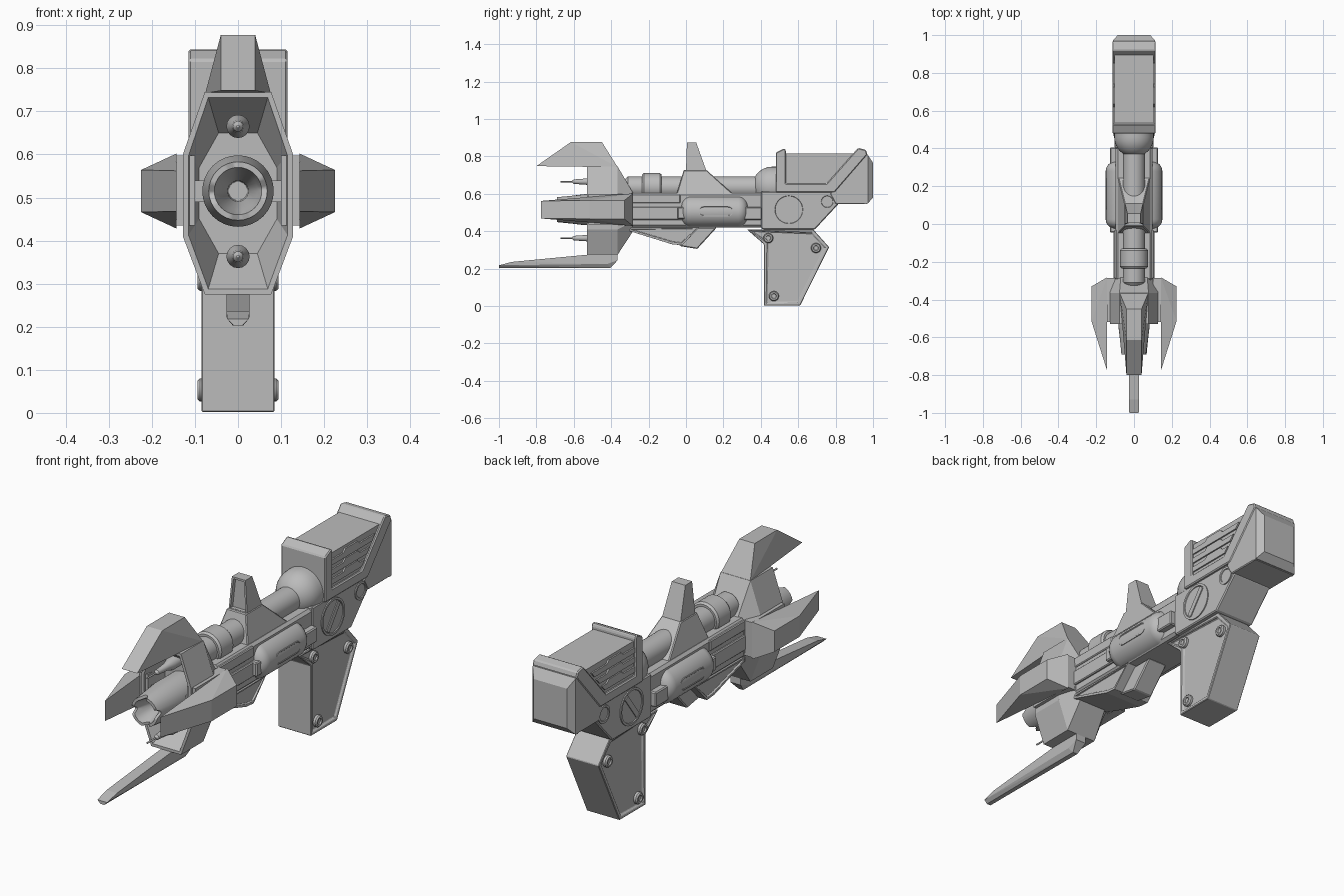
import bpy, bmesh, math
from mathutils import Vector

if "Cube" in bpy.data.objects:
    bpy.data.objects.remove(bpy.data.objects["Cube"])

grey = bpy.data.materials.new("plain_grey")
grey.diffuse_color = (0.5, 0.5, 0.5, 1)
grey.use_nodes = True
grey.node_tree.nodes["Principled BSDF"].inputs["Base Color"].default_value = grey.diffuse_color


def finish(name, bm, bevel=0.0, smooth=False):
    bmesh.ops.remove_doubles(bm, verts=bm.verts, dist=1e-5)
    bmesh.ops.recalc_face_normals(bm, faces=bm.faces)
    me = bpy.data.meshes.new(name)
    bm.to_mesh(me)
    bm.free()
    me.materials.append(grey)
    ob = bpy.data.objects.new(name, me)
    bpy.context.collection.objects.link(ob)
    if bevel:
        m = ob.modifiers.new("bevel", 'BEVEL')
        m.width, m.segments, m.limit_method = bevel, 1, 'ANGLE'
    if smooth:
        bpy.ops.object.select_all(action='DESELECT')
        ob.select_set(True)
        bpy.context.view_layer.objects.active = ob
        bpy.ops.object.shade_smooth_by_angle(angle=math.radians(32))
    return ob


def loft(name, rings, bevel=0.0, smooth=False, closed=True):
    bm = bmesh.new()
    vs = [[bm.verts.new(p) for p in r] for r in rings]
    n = len(rings[0])
    for a, b in zip(vs, vs[1:]):
        for i in range(n):
            bm.faces.new((a[i], a[(i + 1) % n], b[(i + 1) % n], b[i]))
    if closed:
        bm.faces.new(vs[0])
        bm.faces.new(vs[-1])
    return finish(name, bm, bevel, smooth)


def prism(name, yz, x0, x1, bevel=0.0, rim=0.0, depth=0.0):
    """Side profile in y,z pushed along x; rim and depth sink a panel in both sides."""
    bm = bmesh.new()
    a = [bm.verts.new((x0, y, z)) for y, z in yz]
    b = [bm.verts.new((x1, y, z)) for y, z in yz]
    caps = [bm.faces.new(a), bm.faces.new(b)]
    n = len(yz)
    for i in range(n):
        bm.faces.new((a[i], a[(i + 1) % n], b[(i + 1) % n], b[i]))
    bmesh.ops.recalc_face_normals(bm, faces=bm.faces)
    if rim:
        bmesh.ops.inset_individual(bm, faces=caps, thickness=rim)
        bmesh.ops.inset_individual(bm, faces=caps, thickness=0.004, depth=-depth)
    return finish(name, bm, bevel)


def box(name, x0, x1, y0, y1, z0, z1, bevel=0.0):
    return prism(name, [(y0, z0), (y1, z0), (y1, z1), (y0, z1)], x0, x1, bevel)


def hull(name, pts, bevel=0.0):
    bm = bmesh.new()
    for p in pts:
        bm.verts.new(p)
    bmesh.ops.convex_hull(bm, input=bm.verts)
    bmesh.ops.dissolve_limit(bm, angle_limit=0.02, verts=bm.verts, edges=bm.edges)
    return finish(name, bm, bevel)


def lathe(name, prof, centre, axis='y', n=32):
    """Profile of (radius, distance) turned about an axis through centre."""
    rings = []
    for r, t in prof:
        ring = []
        for i in range(n):
            c, s = r * math.cos(2 * math.pi * i / n), r * math.sin(2 * math.pi * i / n)
            ring.append(Vector(centre) + Vector((c, t, s) if axis == 'y' else (t, c, s)))
        rings.append(ring)
    return loft(name, rings, smooth=True, closed=False)


# muzzle hood: eight-sided shell with an open, sunken front
def section(y, wt, wm, zt, zu, zl, zb):
    return [(wt, y, zt), (wm, y, zu), (wm, y, zl), (wt, y, zb),
            (-wt, y, zb), (-wm, y, zl), (-wm, y, zu), (-wt, y, zt)]


loft("muzzle_hood", [
    section(-.283, .07, .105, .605, .57, .45, .40),
    section(-.365, .077, .128, .745, .60, .41, .275),
    section(-.53, .077, .128, .745, .60, .41, .275),
    section(-.53, .069, .115, .732, .597, .413, .288),
    section(-.41, .045, .09, .65, .57, .45, .37)])

# barrel with notched rim
barrel = lathe("barrel", [(.083, -.40), (.083, -.54), (.068, -.69), (.055, -.69),
                          (.045, -.64), (.024, -.56), (.022, -.50), (0, -.50)], (0, 0, .515))
for v in barrel.data.vertices:
    if v.co.y < -.68 and int((math.atan2(v.co.z - .515, v.co.x) + 6.4) / 6.2832 * 32) % 8 < 2:
        v.co.y += .025
box("barrel_strut", -.108, .108, -.5, -.40, .49, .54)

# needle emitters above and below the barrel
for z in (.665, .363):
    lathe("needle_emitter", [(.027, -.38), (.027, -.50), (.017, -.53), (.012, -.60),
                             (.004, -.61), (.004, -.67), (0, -.672)], (0, 0, z), n=16)

# top, side and bottom fins
hull("top_fin", [(s * w, y, z) for s in (-1, 1) for w, y, z in
                 ((.04, -.80, .748), (.076, -.365, .742), (.04, -.615, .877), (.04, -.45, .877))])
for s in (-1, 1):
    hull("side_fin", [(s * x, y, .515 + k * w) for k in (-1, 1) for w, y, x in
                      ((.047, -.775, .143), (.087, -.283, .143), (.049, -.515, .225), (.049, -.33, .225))])
    box("side_fin_mount", s * .1, s * .144, -.52, -.285, .435, .598)
hull("bottom_prong", [(s * w, y, z) for s in (-1, 1) for w, y, z in
                      ((.025, -1, .218), (.01, -1, .203), (.027, -.93, .236), (.027, -.51, .276),
                       (.027, -.365, .276), (.027, -.365, .245), (.012, -.405, .203),
                       (.027, -.42, .225))])

# receiver, rails and keel
box("front_body", -.098, .098, -.30, .42, .42, .605, .012)
prism("rear_body", [(.40, .612), (.40, .42), (.41, .41), (.69, .41), (.815, .545), (.81, .612)],
      -.103, .103, .005)
for s in (-1, 1):
    box("side_rail", s * .09, s * .108, -.29, .02, .46, .53, .004)
    box("upper_rail", s * .06, s * .104, -.29, -.03, .55, .598, .004)
prism("front_keel", [(-.30, .42), (-.30, .40), (-.075, .33), (-.02, .325), (.07, .42)],
      -.095, .095, .006, .012, .006)
prism("rear_keel", [(-.12, .42), (-.03, .32), (.06, .305), (.165, .42)], -.05, .05, .005)

# top pipe with collar and round end
lathe("top_pipe", [(0, -.325), (.045, -.325), (.058, -.31), (.058, .45), (0, .45)], (0, 0, .635))
lathe("pipe_collar", [(.05, -.235), (.066, -.235), (.074, -.225), (.074, -.14), (.066, -.13),
                      (.05, -.13)], (0, 0, .637))
lathe("pipe_dome", [(.105 * math.sin(a * math.pi / 16), .46 - .105 * math.cos(a * math.pi / 16))
                    for a in range(9)] + [(.105, .50), (0, .50)], (0, 0, .64))

# sight with sunken front panel
hull("sight_base", [(s * w, y, z) for s in (-1, 1) for w, y, z in
                    ((.085, -.05, .60), (.085, .25, .60), (.05, -.012, .727), (.05, .11, .727))], .004)
post = bmesh.new()
for s in (-1, 1):
    for w, y, z in ((.048, 0, .72), (.048, .11, .72), (.035, .005, .873), (.035, .055, .873)):
        post.verts.new((s * w, y, z))
bmesh.ops.convex_hull(post, input=post.verts)
bmesh.ops.dissolve_limit(post, angle_limit=.02, verts=post.verts, edges=post.edges)
bmesh.ops.recalc_face_normals(post, faces=post.faces)
front = [f for f in post.faces if f.normal.y < -.9]
bmesh.ops.inset_individual(post, faces=front, thickness=.012)
bmesh.ops.inset_individual(post, faces=front, thickness=.002, depth=-.015)
finish("sight_post", post)

# round-ended side tanks, window, brackets and dials
for s in (-1, 1):
    arc = [(math.sin(a * math.pi / 12), 1 - math.cos(a * math.pi / 12)) for a in range(7)]
    front_end = [(.035 + .05 * q, -.025 + .05 * p) for q, p in arc]
    rear_end = [(r, .305 - y) for r, y in reversed(front_end)]
    lathe("side_tank", [(0, -.025)] + front_end + rear_end + [(0, .33)], (s * .065, 0, .505))
    window = [(.16 + k * .065 + .028 * math.cos(a), .507 + .028 * math.sin(a))
              for k, a0 in ((1, -90), (-1, 90))
              for a in [math.radians(a0 + 30 * i) for i in range(7)]]
    prism("tank_window", window, s * .12, s * .149, rim=.004, depth=.004)
    box("rear_bracket", s * .08, s * .128, .31, .405, .46, .53, .005)
    box("front_bracket", s * .08, s * .128, -.045, 0, .465, .53, .005)
    for y, z, r in ((.55, .515, .085), (.755, .558, .042)):
        lathe("round_dial", [(r, s * .09), (r, s * .108), (r - .01, s * .108), (r - .012, s * .1045),
                             (0, s * .1045)], (0, y, z), 'x')
    d = Vector((.6, .8))
    n = Vector((-.8, .6))
    c = Vector((.55, .515))
    prism("dial_bar", [c + d * .07 + n * .012, c - d * .07 + n * .012, c - d * .07 - n * .012,
                       c + d * .07 - n * .012], s * .1, s * .109)

# stock: core, frame, vents, rear block and pad
prism("stock_core", [(.50, .61), (.79, .61), (.955, .815), (.50, .815)], -.104, .104)
prism("stock_frame", [(.48, .608), (.795, .608), (.97, .81), (.962, .835), (.92, .845),
                      (.752, .655), (.535, .655), (.535, .83), (.525, .843), (.48, .82)],
      -.115, .115, .005)
for s in (-1, 1):
    for i in range(3):
        z, e = .672 + .045 * i, .755 + .038 * i
        prism("vent_slat", [(.53, z), (e, z), (e + .022, z + .025), (.74, z + .025), (.725, z + .04),
                            (.635, z + .04), (.62, z + .025), (.53, z + .025)], s * .10, s * .111)
prism("stock_rear_block", [(.80, .545), (.97, .545), (.97, .815), (.94, .79), (.77, .60)],
      -.111, .111, .004)


def rect(y, w, z0, z1):
    return [(-w, y, z0), (w, y, z0), (w, y, z1), (-w, y, z1)]


loft("shoulder_pad", [rect(.955, .111, .545, .815), rect(.972, .111, .548, .808),
                      rect(1.0, .086, .58, .765)])

# grip with sunken side panels and screws
prism("grip", [(.325, .41), (.68, .41), (.765, .315), (.61, .002), (.417, .002), (.417, .33)],
      -.085, .085, .004, .02, .008)
for s in (-1, 1):
    for y, z in ((.44, .363), (.695, .31), (.47, .053)):
        lathe("grip_screw", [(.027, s * .07), (.027, s * .088), (.022, s * .094), (.014, s * .094),
                             (.012, s * .088), (0, s * .088)], (0, y, z), 'x', 16)
